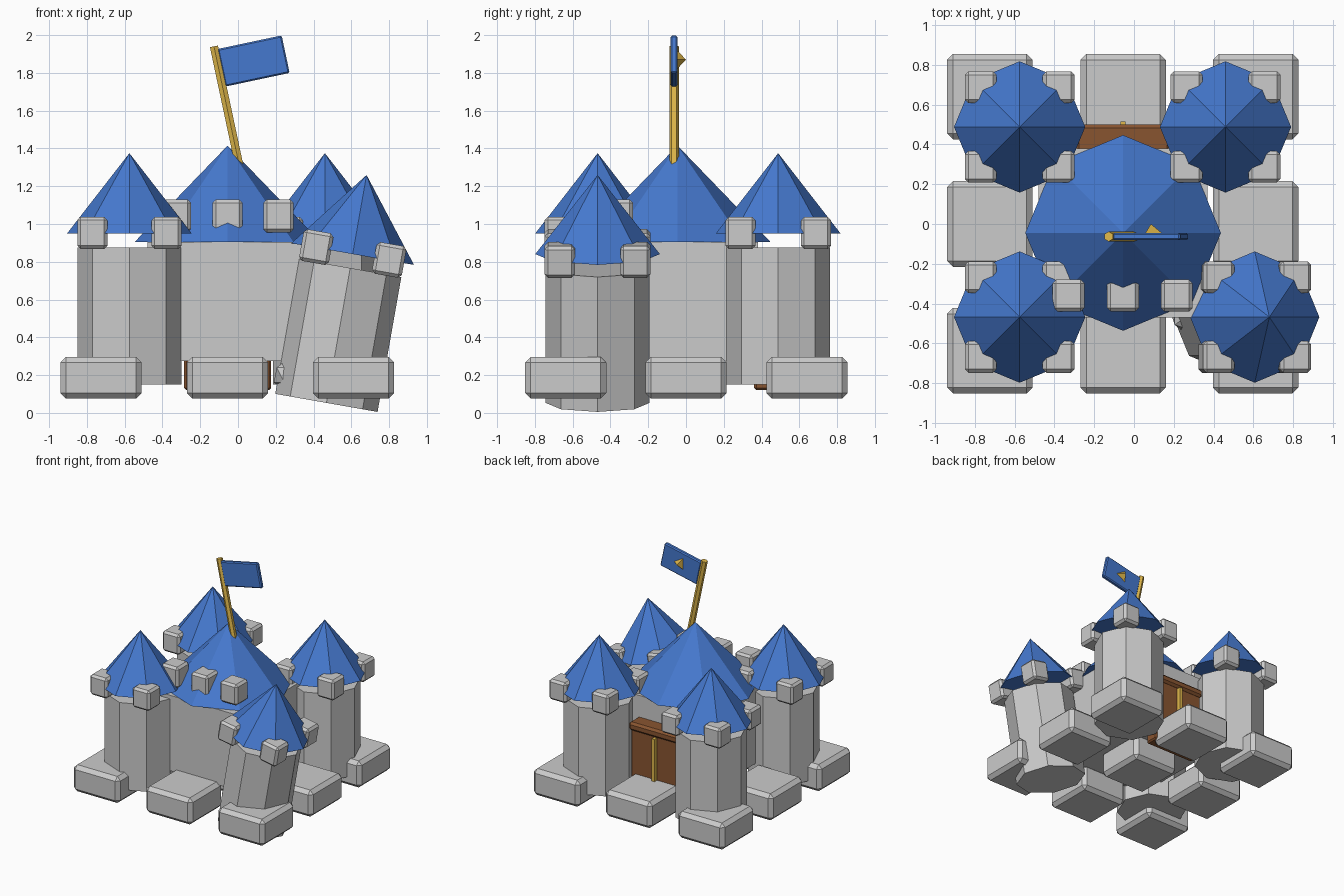
import bpy
from math import radians, pi
from mathutils import Matrix, Vector

if "Cube" in bpy.data.objects:
    bpy.data.objects.remove(bpy.data.objects["Cube"])


def material(name, col):
    m = bpy.data.materials.new(name)
    m.diffuse_color = (*col, 1)
    m.use_nodes = True
    m.node_tree.nodes["Principled BSDF"].inputs["Base Color"].default_value = m.diffuse_color
    return m


BLUE = material("blue", (0.06, 0.19, 0.62))
GOLD = material("gold", (0.75, 0.48, 0.07))
WOOD = material("wood", (0.25, 0.09, 0.03))


def finish(name, mat, bevel=0.0):
    o = bpy.context.object
    o.name = name
    if mat:
        o.data.materials.append(mat)
    if bevel:
        b = o.modifiers.new("bevel", "BEVEL")
        b.width, b.segments = bevel, 1
    return o


def box(name, centre, size, mat=None, bevel=0.0):
    bpy.ops.mesh.primitive_cube_add(size=1)
    o = finish(name, mat, bevel)
    o.data.transform(Matrix.Diagonal((*size, 1)))
    o.location = centre
    return o


def cone(name, base, r1, r2, height, mat=None, sides=8):
    # first vertex lies on an axis
    bpy.ops.mesh.primitive_cone_add(vertices=sides, radius1=r1, radius2=r2, depth=height)
    o = finish(name, mat)
    o.data.transform(Matrix.Translation((0, 0, height / 2)))
    o.location = base
    return o


# foundation stones, three by three
for x in (-0.725, -0.055, 0.612):
    for y in (-0.637, 0.0, 0.64):
        box("foundation_stone", (x, y, 0.186), (0.43, 0.43, 0.222), bevel=0.03)


# corner towers: octagonal shaft, four merlons, pointed roof
def tower(base, lean=0):
    parts = [cone("tower_shaft", (0, 0, 0), 0.275, 0.275, 0.725),
             cone("tower_roof", (0, 0, 0.80), 0.33, 0, 0.425, BLUE)]
    for sx in (-1, 1):
        for sy in (-1, 1):
            parts.append(box("tower_merlon", (0.196 * sx, 0.2 * sy, 0.803),
                             (0.16, 0.16, 0.17), bevel=0.018))
    rot = Matrix.Rotation(radians(lean), 4, 'Y')
    for p in parts:
        p.matrix_world = Matrix.Translation(base) @ rot @ Matrix.Translation(p.location)


tower((-0.575, -0.468, 0.15))
tower((-0.575, 0.488, 0.15))
tower((0.46, 0.488, 0.15))
tower((0.468, -0.468, 0.053), lean=10)  # leaning tower

# rubble stuck in the foot of the leaning tower
bpy.ops.mesh.primitive_ico_sphere_add(subdivisions=1, radius=0.09, location=(0.27, -0.46, 0.2))
finish("rubble", None)

# keep
box("keep_wall", (-0.055, -0.045, 0.59), (0.85, 0.85, 0.63))
cone("keep_roof", (-0.055, -0.045, 0.905), 0.492, 0, 0.51, BLUE)
for x in (-0.33, -0.055, 0.215):
    box("keep_merlon", (x, -0.36, 1.043), (0.16, 0.16, 0.175), bevel=0.018)

# gate on the back wall
box("gate_panel", (-0.055, 0.42, 0.40), (0.46, 0.12, 0.56), WOOD, 0.012)
box("gate_lintel", (-0.055, 0.43, 0.69), (0.48, 0.14, 0.07), WOOD, 0.018)
box("gate_bar", (-0.055, 0.49, 0.385), (0.025, 0.05, 0.53), GOLD)

# flagpole and flag share one lean
TILT = radians(-12)
pole = cone("flagpole", (0.03, -0.063, 1.2), 0.025, 0.025, 0.757, GOLD, 6)
pole.rotation_euler = (0, TILT, 0)
flag = box("flag", (0.082, -0.063, 1.863), (0.348, 0.036, 0.203), BLUE, 0.008)
flag.rotation_euler = (0, TILT, 0)

# three-sided gold stud on the back of the flag
stud = cone("flag_stud", (0.085, -0.046, 1.87), 0.056, 0, 0.046, GOLD, 3)
stud.matrix_world = (Matrix.Translation((0.085, -0.046, 1.87))
                     @ Matrix.Rotation(-pi / 2, 4, 'X') @ Matrix.Rotation(-pi / 2, 4, 'Z'))
